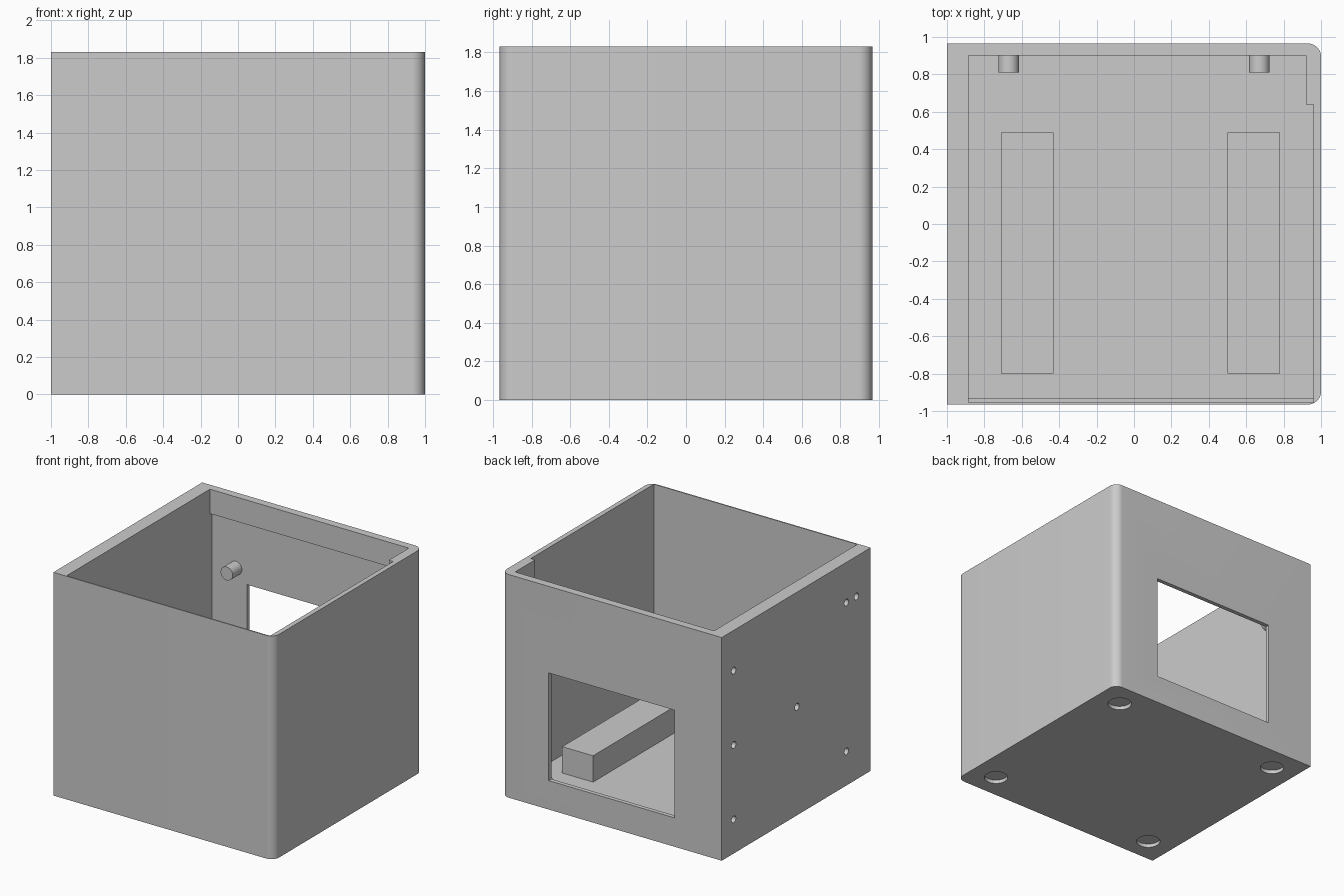
import bpy
import bmesh
from math import pi, sin, cos
from mathutils import Matrix

default = bpy.data.objects.get("Cube")
if default:
    bpy.data.objects.remove(default, do_unlink=True)

GREY = (0.6, 0.6, 0.6, 1)
grey = bpy.data.materials.new("plain grey")
grey.use_nodes = True
grey.diffuse_color = GREY
grey.node_tree.nodes["Principled BSDF"].inputs["Base Color"].default_value = GREY


def finish(name, bm):
    bmesh.ops.recalc_face_normals(bm, faces=bm.faces)
    mesh = bpy.data.meshes.new(name)
    bm.to_mesh(mesh)
    bm.free()
    mesh.materials.append(grey)
    obj = bpy.data.objects.new(name, mesh)
    bpy.context.collection.objects.link(obj)
    return obj


def box(name, x, y, z):
    bm = bmesh.new()
    bmesh.ops.create_cube(bm, size=1)
    for v in bm.verts:
        v.co = [lo + (c + 0.5) * (hi - lo) for c, (lo, hi) in zip(v.co, (x, y, z))]
    return finish(name, bm)


def cylinder(name, centre, radius, depth, axis="Z", sides=32):
    bm = bmesh.new()
    turn = {"X": Matrix.Rotation(pi / 2, 4, "Y"),
            "Y": Matrix.Rotation(pi / 2, 4, "X"),
            "Z": Matrix.Identity(4)}[axis]
    bmesh.ops.create_cone(bm, cap_ends=True, segments=sides, radius1=radius,
                          radius2=radius, depth=depth,
                          matrix=Matrix.Translation(centre) @ turn)
    return finish(name, bm)


def select(obj):
    bpy.ops.object.select_all(action="DESELECT")
    obj.select_set(True)
    bpy.context.view_layer.objects.active = obj


def cut(target, cutter):
    select(target)
    mod = target.modifiers.new("cut", "BOOLEAN")
    mod.operation = "DIFFERENCE"
    mod.solver = "EXACT"
    mod.object = cutter
    bpy.ops.object.modifier_apply(modifier=mod.name)
    bpy.data.objects.remove(cutter, do_unlink=True)


def smooth(obj):
    select(obj)
    bpy.ops.object.shade_smooth_by_angle(angle=pi / 6)


# Housing: block with both +x corners rounded
HALF_Y, HEIGHT, R = 0.965, 1.83, 0.07
outline = [(-1, HALF_Y), (-1, -HALF_Y)]
for side, start in ((-1, -pi / 2), (1, 0)):
    for i in range(13):
        a = start + i * pi / 24
        outline.append((1 - R + R * cos(a), side * (HALF_Y - R) + R * sin(a)))
bm = bmesh.new()
base = bm.faces.new([bm.verts.new((x, y, 0)) for x, y in outline])
top = bmesh.ops.extrude_face_region(bm, geom=[base])["geom"]
bmesh.ops.translate(bm, vec=(0, 0, HEIGHT),
                    verts=[v for v in top if isinstance(v, bmesh.types.BMVert)])
housing = finish("housing", bm)

# Inner space: thin walls below, a thicker rim on the back at the top
INNER_X = (-0.885, 0.96)
cut(housing, box("cavity", INNER_X, (-0.93, 0.93), (0.062, 1.63)))
cut(housing, box("upper_cavity", INNER_X, (-0.955, 0.9), (0.25, 2)))

# Back window
cut(housing, box("window", (-0.57, 0.57), (0.85, 1.1), (0.237, 1.12)))

# Round recesses for feet
for sx in (-1, 1):
    for sy in (-1, 1):
        cut(housing, cylinder("foot_recess", (sx * 0.78, sy * 0.755, 0), 0.092, 0.06))

# Blind screw holes in the thick side wall
for y, z in ((0.81, 1.5), (0.81, 0.89), (0.81, 0.28), (-0.01, 0.89),
             (-0.65, 1.5), (-0.65, 0.28), (-0.78, 1.5)):
    cut(housing, cylinder("screw_hole", (-1, y, z), 0.028, 0.16, "X", 20))
smooth(housing)

# Thickened rim corner
box("rim_corner", (0.92, 0.96), (0.64, 0.9), (1.63, HEIGHT))

# Floor rails
for name, x in (("right_rail", (-0.71, -0.43)), ("left_rail", (0.5, 0.78))):
    box(name, x, (-0.8, 0.49), (0.062, 0.278))

# Mounting pegs around the window
for side, x in (("right", -0.67), ("left", 0.67)):
    for level, z in (("lower", 0.13), ("upper", 1.23)):
        smooth(cylinder(f"{level}_{side}_peg", (x, 0.8725, z), 0.055, 0.125, "Y"))
